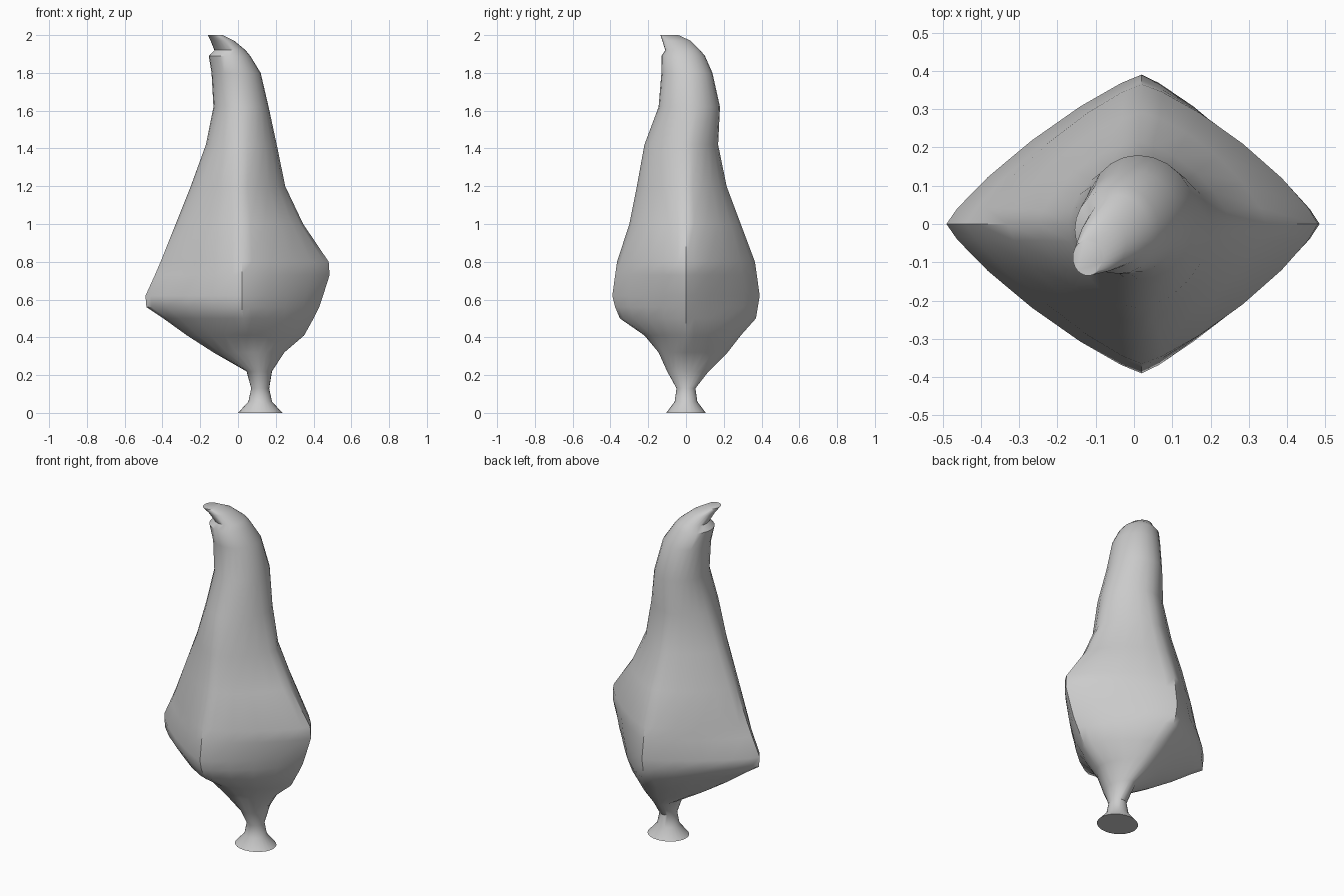
import bpy, bmesh, math

SIDES = 24

# Sections: z, left x, right x, front y, back y, ridge x, roundness (1 diamond, 2 ellipse)
SECTIONS = [
    (0.00, 0.00, 0.235, -0.105, 0.105, 0.117, 2.0),
    (0.06, 0.055, 0.18, -0.06, 0.06, 0.117, 2.0),
    (0.13, 0.07, 0.165, -0.05, 0.05, 0.117, 2.0),
    (0.22, 0.045, 0.18, -0.10, 0.12, 0.11, 1.9),
    (0.32, -0.13, 0.245, -0.145, 0.22, 0.08, 1.6),
    (0.41, -0.27, 0.35, -0.22, 0.29, 0.05, 1.4),
    (0.50, -0.395, 0.40, -0.35, 0.37, 0.03, 1.25),
    (0.56, -0.485, 0.43, -0.375, 0.38, 0.02, 1.2),
    (0.62, -0.49, 0.45, -0.39, 0.39, 0.02, 1.2),
    (0.73, -0.44, 0.485, -0.375, 0.375, 0.02, 1.2),
    (0.80, -0.41, 0.48, -0.365, 0.365, 0.02, 1.25),
    (1.00, -0.33, 0.345, -0.30, 0.29, 0.02, 1.4),
    (1.20, -0.25, 0.25, -0.26, 0.215, 0.01, 1.5),
    (1.42, -0.17, 0.205, -0.22, 0.17, 0.01, 1.75),
    (1.62, -0.13, 0.162, -0.145, 0.18, 0.01, 2.0),
    (1.80, -0.14, 0.12, -0.13, 0.14, -0.01, 2.0),
    (1.89, -0.155, 0.065, -0.13, 0.10, -0.04, 2.0),
    (1.92, -0.125, 0.04, -0.11, 0.075, -0.04, 2.0),
    (1.97, -0.145, -0.02, -0.125, 0.025, -0.08, 2.0),
    (2.00, -0.16, -0.08, -0.135, -0.04, -0.12, 2.0),
]


def power(v, e):
    return math.copysign(abs(v) ** e, v) if abs(v) > 1e-6 else 0.0


def ring(bm, z, xl, xr, yf, yb, cx, p):
    """One cross-section whose four quadrants have their own half widths."""
    cy = 0.0 if z < 1.5 else (yf + yb) / 2
    verts = []
    for i in range(SIDES):
        a = math.tau * i / SIDES
        c, s = power(math.cos(a), 2 / p), power(math.sin(a), 2 / p)
        x = cx + c * ((xr - cx) if c > 0 else (cx - xl))
        y = cy + s * ((yb - cy) if s > 0 else (cy - yf))
        verts.append(bm.verts.new((x, y, z)))
    return verts


# Body lofted from foot through belly and neck to the leaning tip
bm = bmesh.new()
rings = [ring(bm, *row) for row in SECTIONS]
for low, high in zip(rings, rings[1:]):
    for i in range(SIDES):
        j = (i + 1) % SIDES
        bm.faces.new((low[i], low[j], high[j], high[i]))
bm.faces.new(rings[0][::-1])
bm.faces.new(rings[-1])
bmesh.ops.recalc_face_normals(bm, faces=bm.faces)

mesh = bpy.data.meshes.new("body")
bm.to_mesh(mesh)
bm.free()
body = bpy.data.objects.new("body", mesh)
bpy.context.collection.objects.link(body)

# Smooth skin with the sharp foot edge kept
bpy.context.view_layer.objects.active = body
body.select_set(True)
bpy.ops.object.shade_smooth_by_angle(angle=math.radians(40))
